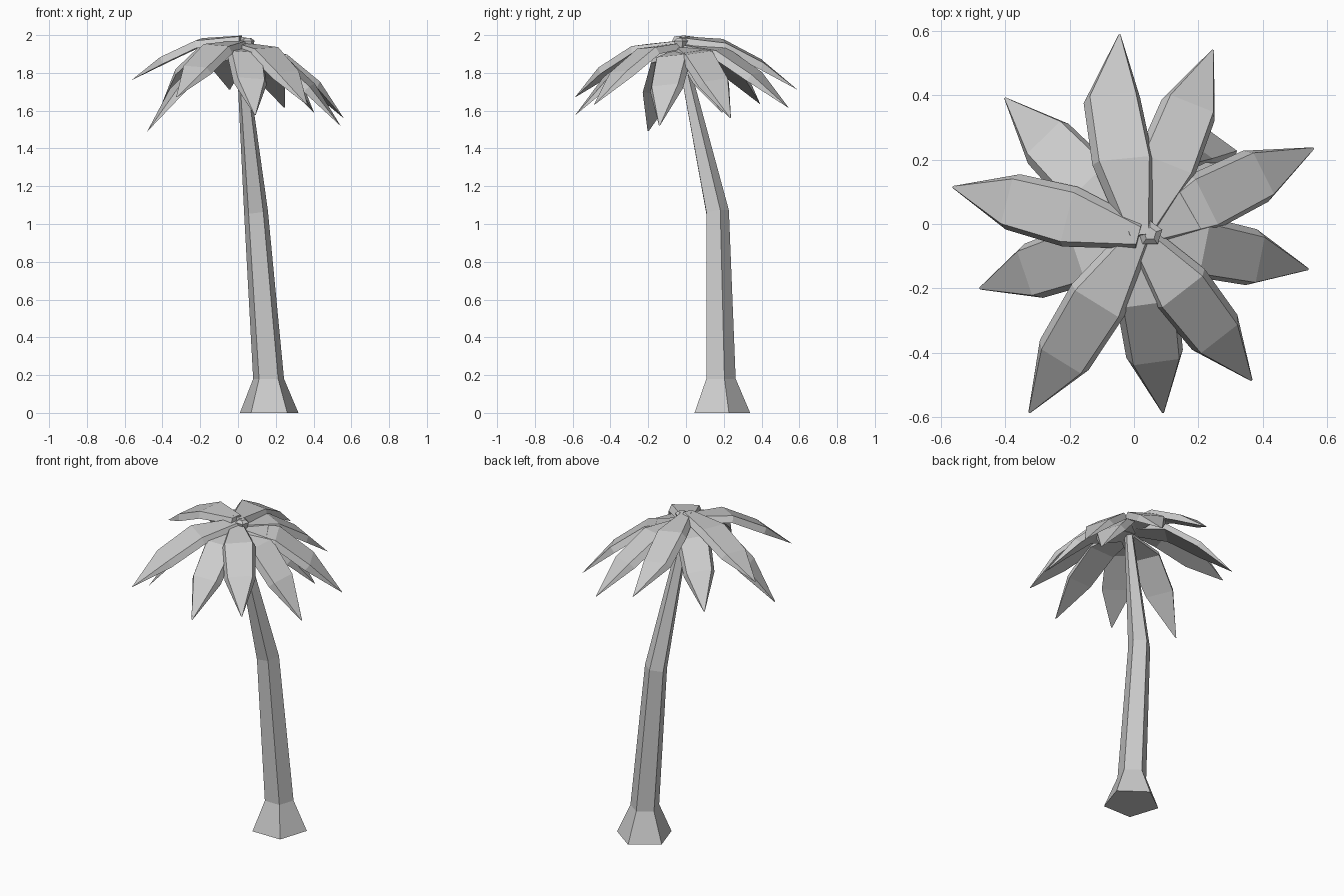
import bpy, bmesh, math
from mathutils import Vector

if "Cube" in bpy.data.objects:
    bpy.data.objects.remove(bpy.data.objects["Cube"])


def make_object(name, bm):
    bmesh.ops.recalc_face_normals(bm, faces=bm.faces)
    mesh = bpy.data.meshes.new(name)
    bm.to_mesh(mesh)
    bm.free()
    obj = bpy.data.objects.new(name, mesh)
    bpy.context.collection.objects.link(obj)
    return obj


def loft(name, rings):
    """Skin a list of closed rings and cap both ends."""
    bm = bmesh.new()
    loops = [[bm.verts.new(p) for p in ring] for ring in rings]
    n = len(loops[0])
    for a, b in zip(loops, loops[1:]):
        for i in range(n):
            j = (i + 1) % n
            bm.faces.new((a[i], a[j], b[j], b[i]))
    bm.faces.new(loops[0])
    bm.faces.new(loops[-1])
    return make_object(name, bm)


def pentagon(x, y, z, r, lean=0.0):
    ring = []
    for k in range(5):
        a = math.radians(90 + 72 * k)
        dx, dy = r * math.cos(a), r * math.sin(a)
        ring.append((x + dx, y + dy, z + lean * (dx + dy)))
    return ring


# Trunk: flared five-sided foot, bend halfway, thin top
loft("trunk", [
    pentagon(0.165, 0.177, 0.00, 0.163),
    pentagon(0.162, 0.177, 0.18, 0.086),
    pentagon(0.095, 0.161, 1.065, 0.066, 0.12),
    pentagon(0.012, -0.035, 1.95, 0.024),
])

# Small bud where the fronds meet
loft("crown_bud", [
    pentagon(0.05, -0.03, 1.92, 0.025),
    pentagon(0.05, -0.03, 1.97, 0.04),
    pentagon(0.05, -0.03, 1.985, 0.02),
])

ROOT = Vector((0.015, -0.035, 0))
# (fraction of reach, fraction of drop, half width, share of bow, rim depth)
PROFILE = [(0.0, 0.0, 0.045, 0, 0.018), (0.38, 0.08, 0.096, 0.6, 0.026),
           (0.70, 0.47, 0.089, 1, 0.026), (1.0, 1.0, 0.003, 0, -0.002)]


def frond(name, tip, roll, bow=0.0, lift=0.0):
    """Bevelled slab; positive roll lowers its right edge seen outwards."""
    tip = Vector(tip)
    root_z = 1.905 + (tip.z - 1.5) * 0.31 + lift
    reach = Vector((tip.x, tip.y, 0)) - ROOT
    out = reach.normalized()
    right = Vector((out.y, -out.x, 0))
    r = math.radians(roll)
    side = right * math.cos(r) - Vector((0, 0, math.sin(r)))
    centres = [ROOT + reach * f + right * bow * b
               + Vector((0, 0, root_z + (tip.z - root_z) * d))
               for f, d, w, b, t in PROFILE]
    rings = []
    for i, (f, d, w, b, t) in enumerate(PROFILE):
        c = centres[i]
        along = (centres[min(i + 1, 3)] - centres[max(i - 1, 0)]).normalized()
        up = side.cross(along).normalized()
        # upper face is narrower than the lower one; the rim closes at the tip
        inner = max(w - 0.017, 0.002)
        top = 0.002 if i == 3 else 0.013
        rings.append([c - side * w - up * t, c + side * w - up * t,
                      c + side * inner + up * top,
                      c - side * inner + up * top])
    return loft(name, rings)


# Fronds around the crown: tip position, roll, sideways bow, root lift
FRONDS = [
    ((-0.045, 0.588, 1.71), 8, -0.04, 0.008), ((0.245, 0.54, 1.615), 6),
    ((0.557, 0.235, 1.56), 7), ((0.54, -0.14, 1.52), 6),
    ((0.365, -0.485, 1.63), 3), ((0.09, -0.585, 1.575), -4),
    ((-0.325, -0.585, 1.67), -4), ((-0.478, -0.20, 1.49), 3),
    ((-0.562, 0.115, 1.76), -5, 0, -0.003), ((-0.40, 0.39, 1.635), 7),
    ((0.40, 0.19, 1.59), 8),
]
for i, args in enumerate(FRONDS):
    frond(f"frond_{i + 1}", *args)
